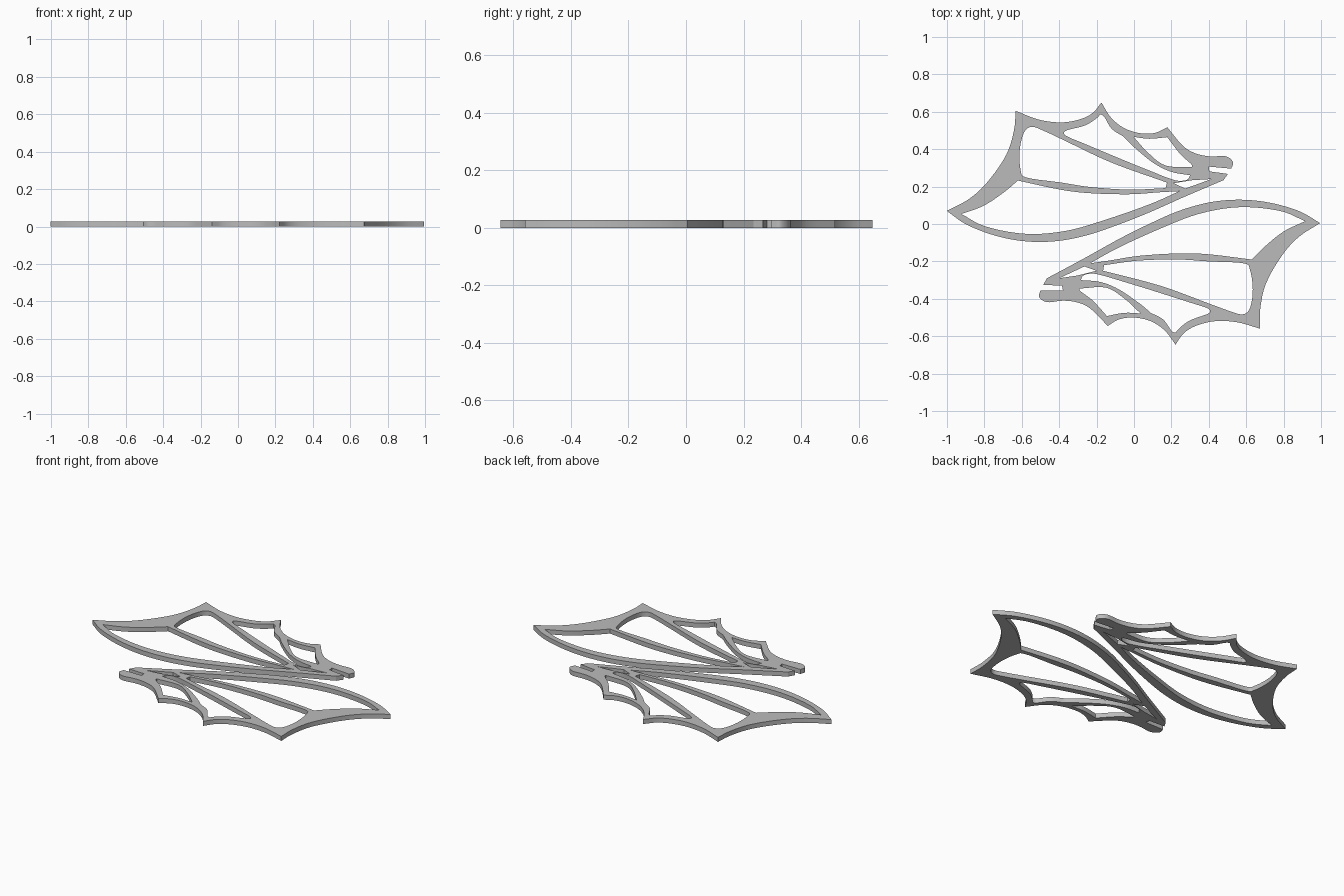
import bpy
from math import radians

default = bpy.data.objects.get("Cube")
if default:
    bpy.data.objects.remove(default, do_unlink=True)

THICKNESS = 0.027
STEPS = 5

# Single flat colour
grey = bpy.data.materials.new("plain grey")
grey.use_nodes = True
colour = (0.5, 0.5, 0.5, 1.0)
grey.diffuse_color = colour
grey.node_tree.nodes["Principled BSDF"].inputs["Base Color"].default_value = colour


def smooth_arc(points):
    """Sample a smooth run through the points, leaving out the last one."""
    first = tuple(2 * a - b for a, b in zip(points[0], points[1]))
    last = tuple(2 * a - b for a, b in zip(points[-1], points[-2]))
    padded = [first, *points, last]
    samples = []
    for p, q, r, s in zip(padded, padded[1:], padded[2:], padded[3:]):
        for step in range(STEPS if len(points) > 2 else 1):
            t = step / STEPS
            samples.append([
                b + t * ((c - a) + t * ((2 * a - 5 * b + 4 * c - d)
                                        + t * (3 * (b - c) + d - a))) / 2
                for a, b, c, d in zip(p, q, r, s)])
    return samples


def add_loop(curve, *arcs):
    """Add a closed loop of arcs; each arc runs on to the start of the next."""
    loop = []
    for index, arc in enumerate(arcs):
        following = arcs[(index + 1) % len(arcs)]
        loop += smooth_arc([*arc, following[0]])
    spline = curve.splines.new("POLY")
    spline.points.add(len(loop) - 1)
    for point, (x, y) in zip(spline.points, loop):
        point.co = (x, y, 0, 1)
    spline.use_cyclic_u = True


# Flat filled curve, thickened, with the openings as inner loops
wing_curve = bpy.data.curves.new("wing_outline", "CURVE")
wing_curve.dimensions = "2D"
wing_curve.fill_mode = "BOTH"
wing_curve.extrude = THICKNESS / 2

# Outer silhouette
leading_edge = [(.995, .005), (.88, .07), (.72, .115), (.56, .13), (.4, .115),
                (.24, .07), (.08, 0), (-.08, -.08), (-.26, -.18)]
prong = [[(-.465, -.29)], [(-.485, -.325)], [(-.385, -.33)], [(-.38, -.355)]]
shoulder = [(-.5, -.355), (-.507, -.39), (-.465, -.418), (-.38, -.41),
            (-.3, -.42), (-.23, -.455)]
inner_scallop = [(-.14, -.545), (-.08, -.51), (0, -.5), (.09, -.52), (.165, -.57)]
middle_scallop = [(.222, -.645), (.265, -.585), (.33, -.545), (.43, -.52), (.55, -.525)]
outer_scallop = [(.675, -.56), (.675, -.455), (.705, -.32), (.79, -.17), (.88, -.07)]
add_loop(wing_curve, leading_edge, *prong, shoulder,
         inner_scallop, middle_scallop, outer_scallop)

# Long opening under the leading edge
add_loop(wing_curve,
         [(.915, .015), (.78, .07), (.565, .09), (.35, .055), (.14, -.025), (-.08, -.125)],
         [(-.235, -.21), (-.13, -.195), (.03, -.17), (.24, -.157), (.4, -.162)],
         [(.63, -.19), (.7, -.12), (.8, -.04)])

# Wide opening between the first and second fingers
add_loop(wing_curve,
         [(-.16, -.22), (.03, -.195), (.24, -.19), (.4, -.2), (.585, -.21),
          (.62, -.245), (.635, -.35), (.62, -.45), (.58, -.483), (.51, -.465),
          (.4, -.425), (.14, -.33)],
         [(-.165, -.25)])

# Opening between the second and third fingers
add_loop(wing_curve,
         [(-.15, -.28), (.08, -.35), (.3, -.42), (.38, -.445), (.405, -.46),
          (.395, -.48), (.3, -.515), (.245, -.555)],
         [(.222, -.582), (.2, -.57), (.155, -.51)],
         [(.09, -.475), (.03, -.425), (-.08, -.35), (-.18, -.31)],
         [(-.285, -.3), (-.27, -.275), (-.22, -.265)])

# Small opening by the shoulder
add_loop(wing_curve,
         [(.035, -.478), (-.05, -.4), (-.15, -.34)],
         [(-.29, -.345), (-.285, -.36), (-.22, -.41)],
         [(-.145, -.492), (-.05, -.475)])

# Narrow slot at the root
add_loop(wing_curve, [(-.4, -.29)], [(-.265, -.227)], [(-.2, -.25)], [(-.3, -.275)])

# Turn the curve into a mesh
right_wing = bpy.data.objects.new("front_wing", wing_curve)
bpy.context.collection.objects.link(right_wing)
bpy.ops.object.select_all(action="DESELECT")
right_wing.select_set(True)
bpy.context.view_layer.objects.active = right_wing
bpy.ops.object.convert(target="MESH")
front_wing = bpy.context.object
front_wing.data.materials.clear()
front_wing.data.materials.append(grey)
bpy.ops.object.shade_smooth_by_angle(angle=radians(30))
front_wing.location.z = THICKNESS / 2

# Second wing, turned about and nested behind the first
back_wing = front_wing.copy()
back_wing.name = "back_wing"
back_wing.rotation_euler.z = radians(174.9)
back_wing.location = (-.01, -.013, THICKNESS / 2)
bpy.context.collection.objects.link(back_wing)
